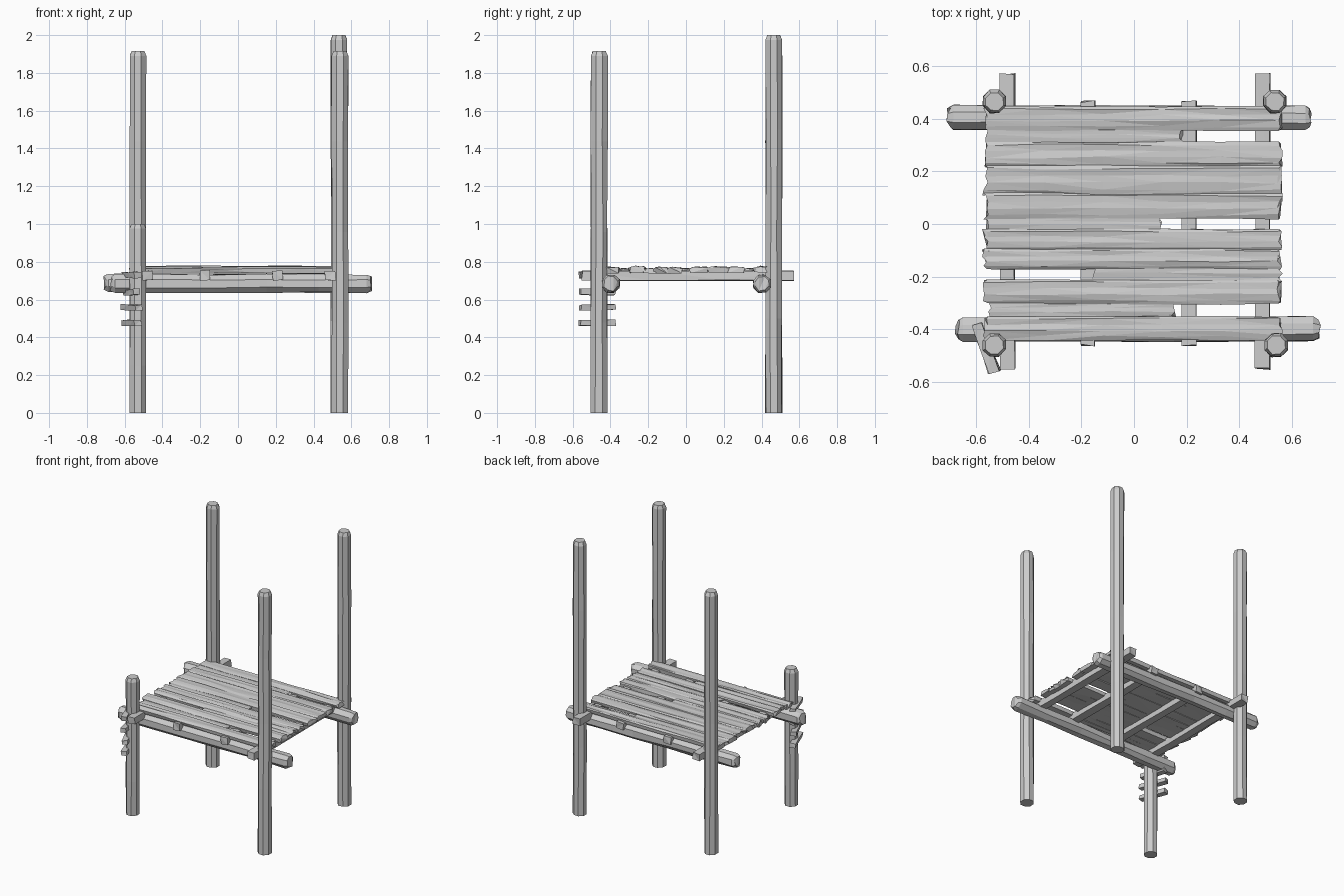
import bpy, bmesh, math, random
from mathutils import Vector

random.seed(7)
if "Cube" in bpy.data.objects:
    bpy.data.objects.remove(bpy.data.objects["Cube"], do_unlink=True)

wood = bpy.data.materials.new("weathered_grey_wood")
wood.use_nodes = True
GREY = (0.6, 0.6, 0.6, 1)
wood.diffuse_color = GREY
wood.node_tree.nodes["Principled BSDF"].inputs["Base Color"].default_value = GREY

# Unit cross-sections, counter-clockwise as (side, up)
ROUND = [(math.cos(math.tau * (i + .5) / 8), math.sin(math.tau * (i + .5) / 8)) for i in range(8)]
BOX = [(-1, -.9), (.9, -1), (1, .9), (-.9, 1)]
PLANK = [(-.9, -1), (.9, -1), (1, .5), (.8, .9), (.3, .8), (-.2, 1), (-.7, .8), (-1, .4)]


def timber(name, start, end, half_w, half_h, profile, rings=5, rough=.04, ragged=0., chamfer=0., taper=1.):
    """Loft a rough-hewn length of wood between two points."""
    a, b = Vector(start), Vector(end)
    axis = (b - a).normalized()
    length = (b - a).length
    side = Vector((1, 0, 0)) if abs(axis.z) > .9 else Vector((0, 0, 1)).cross(axis).normalized()
    up = axis.cross(side)
    # (distance, scale) of each ring, with a small chamfer at the ends
    stations = [(length * i / (rings - 1), 1) for i in range(rings)]
    if chamfer:
        stations[-1:] = [(length - chamfer, 1), (length, .78)]
        if start[2] > 0:
            stations[:1] = [(0, .78), (chamfer, 1)]
    bm = bmesh.new()
    loops = []
    last = len(stations) - 1
    for k, (dist, scale) in enumerate(stations):
        loop = []
        s = scale * (1 + (taper - 1) * dist / length)
        for u, v in profile:
            ru, rv = (random.uniform(-rough, rough) for _ in "uv")
            slide = random.uniform(-ragged, ragged) if k in (0, last) else 0
            loop.append(bm.verts.new(a + axis * (dist + slide) + side * half_w * s * (u + ru)
                                     + up * half_h * s * (v + rv * 2)))
        loops.append(loop)
    n = len(profile)
    for lo, hi in zip(loops, loops[1:]):
        for i in range(n):
            j = (i + 1) % n
            bm.faces.new((lo[i], lo[j], hi[j], hi[i]))
    caps = [bm.faces.new(loops[0][::-1]), bm.faces.new(loops[-1])]
    bmesh.ops.triangulate(bm, faces=caps if chamfer else bm.faces[:])
    bmesh.ops.recalc_face_normals(bm, faces=bm.faces[:])
    if start[2] == 0:
        for v in loops[0]:
            v.co.z = 0
    mesh = bpy.data.meshes.new(name)
    bm.to_mesh(mesh)
    bm.free()
    mesh.materials.append(wood)
    obj = bpy.data.objects.new(name, mesh)
    bpy.context.collection.objects.link(obj)
    return obj


# Four corner posts, one of them cut short
for label, x, y, top in (("front_right", -.53, -.46, 1.0), ("front_left", .54, -.46, 1.915),
                         ("back_right", -.53, .465, 1.915), ("back_left", .535, .465, 2.0)):
    timber("post_" + label, (x, y, 0), (x, y, top), .047, .047, ROUND, 5, .03, 0, .025)

# Long round beams along the front and back
timber("front_beam", (-.67, -.402, .685), (.7, -.398, .685), .05, .051, ROUND, 6, .05, .01, .02)
timber("back_beam", (-.705, .405, .69), (.67, .402, .685), .05, .05, ROUND, 6, .05, .01, .02)

# Cross joists carrying the deck
for i, (x, y0, y1) in enumerate(((-.48, -.55, .57), (-.175, -.46, .465),
                                 (.21, -.46, .465), (.488, -.55, .57))):
    timber(f"joist_{i + 1}", (x, y0, .727), (x, y1, .727), .029, .027, BOX, 4, .06, .005)

# Deck planks as (low y, high y)
for i, (lo, hi) in enumerate(((-.44, -.35), (-.303, -.212), (-.172, -.095), (-.1, -.02),
                              (.02, .118), (.112, .222), (.215, .31), (.355, .447))):
    y, z = (lo + hi) / 2, .757 + random.uniform(-.003, .003)
    timber(f"plank_{i + 1}", (-.565, y, z), (.555, y, z), (hi - lo) / 2, .017, PLANK, 6, .08, .012)

# Short boards wedged into the gaps, as (y, start x, end x)
for i, (y, x0, x1) in enumerate(((-.327, -.55, .15), (-.192, .555, -.155),
                                 (0, -.56, .1), (.332, -.555, .18))):
    timber(f"filler_board_{i + 1}", (x0, y, .753), (x1, y, .753), .034, .014, PLANK, 4, .08, .01, 0, .85)

# Slanted rungs fixed to the short post
for i, (z, dx) in enumerate(((.475, 0), (.555, .006), (.642, -.006), (.73, 0))):
    timber(f"rung_{i + 1}", (-.53 + dx, -.562, z), (-.597 - dx, -.378, z + dx), .021, .016, BOX, 3, .1, .004)
